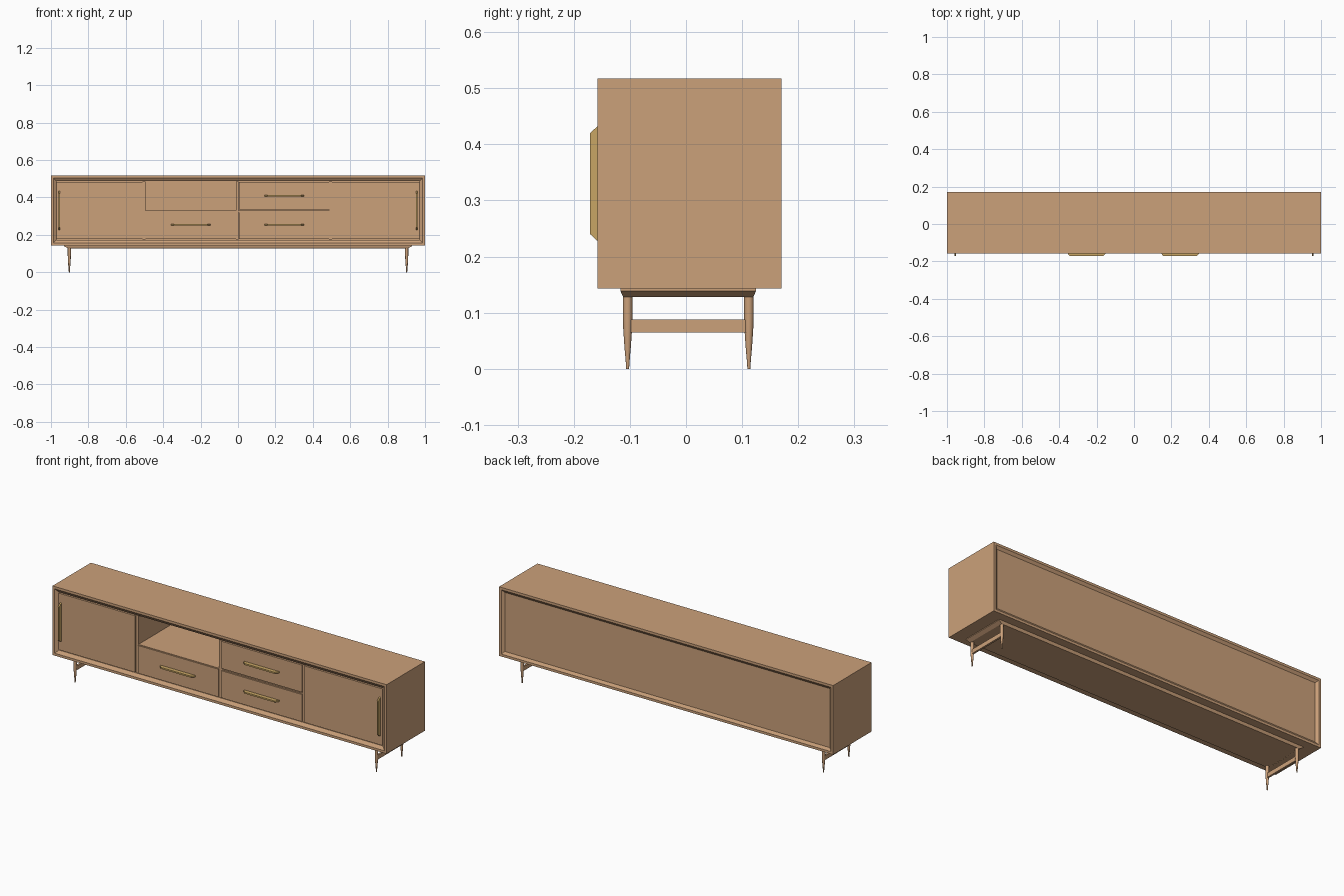
import bpy, bmesh, math
from mathutils import Vector

if "Cube" in bpy.data.objects:
    bpy.data.objects.remove(bpy.data.objects["Cube"])


def material(name, rgb):
    m = bpy.data.materials.new(name)
    m.use_nodes = True
    m.diffuse_color = (*rgb, 1)
    m.node_tree.nodes["Principled BSDF"].inputs["Base Color"].default_value = (*rgb, 1)
    return m


WOOD = material("warm wood", (0.60, 0.355, 0.195))
BRASS = material("brass", (0.58, 0.38, 0.13))


def loft(name, loops, mat, ring=False, smooth=False):
    """Skin a series of equal loops; cap the ends, or join last to first."""
    bm = bmesh.new()
    rows = [[bm.verts.new(p) for p in loop] for loop in loops]
    n = len(rows[0])
    pairs = list(zip(rows, rows[1:])) + ([(rows[-1], rows[0])] if ring else [])
    for a, b in pairs:
        for i in range(n):
            j = (i + 1) % n
            bm.faces.new((a[i], a[j], b[j], b[i]))
    if not ring:
        bm.faces.new(rows[0])
        bm.faces.new(rows[-1])
    bmesh.ops.recalc_face_normals(bm, faces=bm.faces)
    mesh = bpy.data.meshes.new(name)
    bm.to_mesh(mesh)
    bm.free()
    obj = bpy.data.objects.new(name, mesh)
    bpy.context.collection.objects.link(obj)
    mesh.materials.append(mat)
    if smooth:
        bpy.ops.object.select_all(action="DESELECT")
        obj.select_set(True)
        bpy.context.view_layer.objects.active = obj
        bpy.ops.object.shade_smooth_by_angle(angle=math.radians(40))
    return obj


def rect_xz(x0, x1, z0, z1, y):
    return [(x0, y, z0), (x1, y, z0), (x1, y, z1), (x0, y, z1)]


def rect_xy(x0, x1, y0, y1, z):
    return [(x0, y0, z), (x1, y0, z), (x1, y1, z), (x0, y1, z)]


def box(name, x0, x1, y0, y1, z0, z1, mat=WOOD):
    return loft(name, [rect_xz(x0, x1, z0, z1, y) for y in (y0, y1)], mat)


# Main dimensions
FRONT, BACK = -0.158, 0.170
BOTTOM, TOP = 0.143, 0.517
LOW, HIGH, MID = 0.174, 0.486, 0.330
FACE = -0.150
INNER_BACK = 0.150

# Carcass: mitred case with a bevelled lip at the front and back
section = [(0, FRONT), (0.013, FRONT), (0.030, FACE + 0.004),
           (0.030, BACK - 0.012), (0.013, BACK), (0, BACK)]
loft("carcass", [rect_xz(-1 + d, 1 - d, BOTTOM + d, TOP - d, y) for d, y in section],
     WOOD, ring=True)
box("back_panel", -0.975, 0.975, INNER_BACK, BACK - 0.010, LOW - 0.005, HIGH + 0.005)

# Upright dividers, set slightly behind the fronts
for i, x in enumerate((-0.503, -0.004, 0.495)):
    box(f"divider_{i + 1}", x - 0.008, x + 0.008, FACE + 0.006, INNER_BACK, LOW, HIGH)

# Shelf between the upper and lower rows
box("niche_shelf", -0.495, 0.487, FACE + 0.006, INNER_BACK, MID - 0.010, MID)

# Doors and drawer fronts
GAP = 0.003
fronts = {
    "right_door": (-0.970, -0.511, LOW, HIGH),
    "left_door": (0.503, 0.970, LOW, HIGH),
    "lower_right_drawer": (-0.495, -0.012, LOW, MID),
    "lower_left_drawer": (0.005, 0.487, LOW, MID - GAP),
    "upper_left_drawer": (0.005, 0.487, MID + GAP, HIGH),
}
for name, (x0, x1, z0, z1) in fronts.items():
    box(name, x0, x1, FACE, FACE + 0.018, z0 + GAP, z1 - GAP)


# Handles: slim bars with sloped ends
def handle(name, x, z, along_x):
    loops = []
    for half, y in ((0.105, FACE), (0.102, FRONT), (0.090, -0.171)):
        w, h = (half, 0.004) if along_x else (0.004, half)
        loops.append(rect_xz(x - w, x + w, z - h, z + h, y))
    loft(name, loops, BRASS)


handle("right_door_handle", -0.955, 0.33, False)
handle("left_door_handle", 0.955, 0.33, False)
handle("lower_right_drawer_handle", -0.253, 0.253, True)
handle("lower_left_drawer_handle", 0.247, 0.253, True)
handle("upper_left_drawer_handle", 0.247, 0.408, True)

# Base plinth with undercut edges
loft("base_plinth", [rect_xy(-hx, hx, y0, y1, z) for hx, y0, y1, z in (
    (0.930, -0.117, 0.125, BOTTOM), (0.930, -0.117, 0.125, 0.139),
    (0.910, -0.112, 0.120, 0.128))], WOOD)

# Turned legs and end stretchers
LEG = [(0.130, 0.0085), (0.095, 0.0085), (0.070, 0.0078),
       (0.040, 0.0058), (0.015, 0.0036), (0.0, 0.0026)]
SIDES = 16
for side, sx in (("left", 1), ("right", -1)):
    x = 0.902 * sx
    for end, y in (("front", -0.104), ("back", 0.112)):
        loops = [[(x + r * math.cos(2 * math.pi * k / SIDES),
                   y + r * math.sin(2 * math.pi * k / SIDES), z)
                  for k in range(SIDES)] for z, r in LEG]
        loft(f"{end}_{side}_leg", loops, WOOD, smooth=True)
    box(f"{side}_stretcher", x - 0.005, x + 0.005, -0.104, 0.112, 0.065, 0.088)
